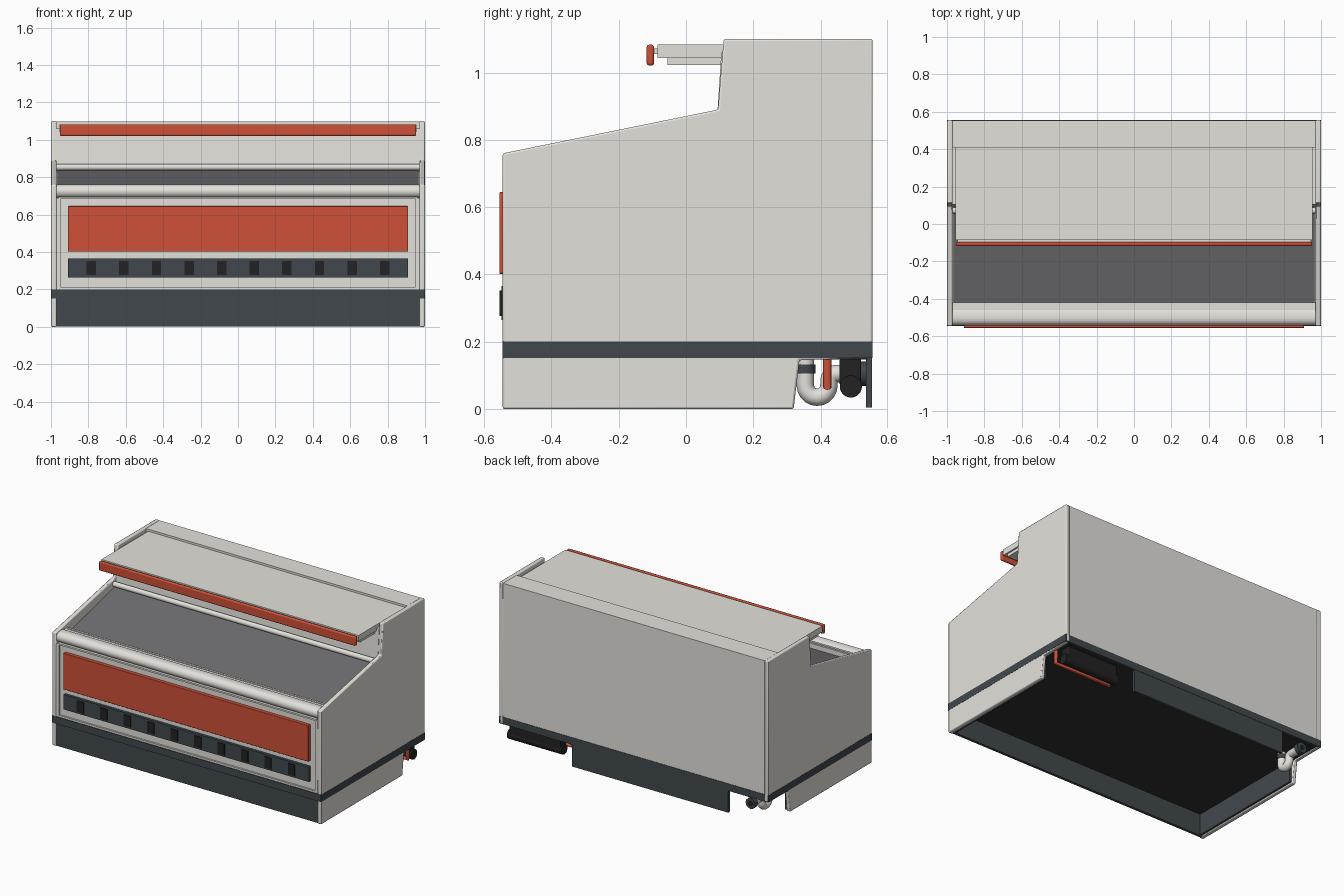
import bpy, bmesh, math

cube = bpy.data.objects.get("Cube")
if cube:
    bpy.data.objects.remove(cube, do_unlink=True)


def material(name, rgb):
    m = bpy.data.materials.new(name)
    m.use_nodes = True
    m.diffuse_color = (*rgb, 1)
    m.node_tree.nodes["Principled BSDF"].inputs["Base Color"].default_value = (*rgb, 1)
    return m


CREAM = material("cream", (0.77, 0.755, 0.71))
RED = material("brick red", (0.62, 0.08, 0.04))
DECK = material("deck grey", (0.155, 0.155, 0.165))
SLATE = material("dark slate", (0.052, 0.064, 0.074))
CHARCOAL = material("charcoal", (0.03, 0.031, 0.033))
BLACK = material("black", (0.016, 0.016, 0.017))


def finish(ob, mat, bevel=0, smooth=False):
    ob.data.materials.append(mat)
    if bevel:
        mod = ob.modifiers.new("rounding", "BEVEL")
        mod.width, mod.segments = bevel, 2
        mod.limit_method = "ANGLE"
    if bevel or smooth:
        bpy.ops.object.select_all(action="DESELECT")
        bpy.context.view_layer.objects.active = ob
        ob.select_set(True)
        bpy.ops.object.shade_smooth_by_angle(angle=math.radians(35))
    return ob


def extrude(name, profile, x0, x1, mat, bevel=0, smooth=False):
    """Extrude a (y, z) profile along x."""
    bm = bmesh.new()
    face = bm.faces.new([bm.verts.new((x0, y, z)) for y, z in profile])
    new = bmesh.ops.extrude_face_region(bm, geom=[face])["geom"]
    verts = [v for v in new if isinstance(v, bmesh.types.BMVert)]
    bmesh.ops.translate(bm, verts=verts, vec=(x1 - x0, 0, 0))
    bmesh.ops.recalc_face_normals(bm, faces=bm.faces)
    me = bpy.data.meshes.new(name)
    bm.to_mesh(me)
    bm.free()
    ob = bpy.data.objects.new(name, me)
    bpy.context.collection.objects.link(ob)
    return finish(ob, mat, bevel, smooth)


def box(name, x, y, z, mat, bevel=0):
    return extrude(name, [(y[0], z[0]), (y[1], z[0]), (y[1], z[1]), (y[0], z[1])],
                   x[0], x[1], mat, bevel)


def circle(y, z, r, n=24):
    return [(y + r * math.cos(2 * math.pi * i / n), z + r * math.sin(2 * math.pi * i / n))
            for i in range(n)]


def tube(name, points, radius, mat):
    cu = bpy.data.curves.new(name, "CURVE")
    cu.dimensions = "3D"
    cu.bevel_depth, cu.bevel_resolution, cu.use_fill_caps = radius, 4, True
    sp = cu.splines.new("POLY")
    sp.points.add(len(points) - 1)
    for p, co in zip(sp.points, points):
        p.co = (*co, 1)
    ob = bpy.data.objects.new(name, cu)
    bpy.context.collection.objects.link(ob)
    bpy.ops.object.select_all(action="DESELECT")
    bpy.context.view_layer.objects.active = ob
    ob.select_set(True)
    bpy.ops.object.convert(target="MESH")
    ob = bpy.context.object
    ob.data.materials.clear()
    return finish(ob, mat, smooth=True)


# Cabinet body and side panels
extrude("cabinet_body", [(-.53, .2), (.553, .2), (.553, 1.097), (.41, 1.097), (.41, 1.06),
                         (.105, 1.06), (.09, .83), (-.44, .70), (-.53, .69)],
        -.975, .975, CREAM)
side = [(-.545, 0), (.32, 0), (.337, .145), (.555, .152), (.555, 1.1), (.112, 1.1),
        (.095, .89), (-.545, .76)]
for label, s in (("left", 1), ("right", -1)):
    extrude(label + "_side_panel", side, s * .97, s * .999, CREAM, .006)
    box(label + "_plinth_lining", (s * .955, s * .969), (-.52, .315), (.006, .15), SLATE)
    box(label + "_front_frame_post", (s * .95, s * .972), (-.542, -.525), (.2, .69), CREAM)

# Base band, underside and plinth boards
box("base_band", (-1, 1), (-.546, .555), (.152, .2), SLATE)
box("underside", (-.965, .965), (-.53, .54), (.147, .153), CHARCOAL)
box("front_kick_plate", (-.97, .97), (-.538, -.52), (.001, .153), SLATE)
box("rear_kick_plate", (-.70, .46), (.535, .553), (.004, .153), SLATE)

# Front frame, red panel and control strip
box("front_frame_bottom", (-.96, .96), (-.542, -.525), (.2, .212), CREAM)
box("front_frame_top", (-.96, .96), (-.542, -.525), (.684, .695), CREAM)
box("front_red_panel", (-.91, .91), (-.555, -.528), (.402, .645), RED, .003)
box("control_strip", (-.91, .91), (-.549, -.528), (.265, .365), SLATE)
for i in range(10):
    x = (i - 4.5) * .1743
    box("control_tag", (x - .025, x + .025), (-.555, -.54), (.277, .352), BLACK)

# Rounded front bumper and ledge behind it
bumper = [(-.505 + .037 * math.cos(t), .725 + .035 * math.sin(t))
          for t in [math.pi * (.5 + i / 12) for i in range(13)]]
extrude("front_bumper", bumper + [(-.46, .69), (-.46, .752), (-.475, .76)],
        -.97, .97, CREAM, smooth=True)
box("front_ledge", (-.97, .97), (-.47, -.42), (.69, .752), CREAM)
box("ledge_lip", (-.955, .955), (-.445, -.43), (.74, .757), CREAM)

# Sloping deck and its rear rail
extrude("sloping_deck", [(-.425, .70), (.09, .82), (.09, .842), (-.425, .718)],
        -.965, .965, DECK)
extrude("deck_rear_rail", circle(.072, .854, .017), -.97, .97, CREAM, smooth=True)

# Canopy with red front strip
box("canopy_top", (-.955, .955), (-.085, .412), (1.043, 1.083), CREAM)
box("canopy_lower", (-.945, .945), (-.055, .12), (1.022, 1.044), CREAM)
box("canopy_strip_mount", (-.945, .945), (-.1, -.08), (1.055, 1.072), CREAM)
box("canopy_front_strip", (-.953, .953), (-.117, -.095), (1.021, 1.083), RED, .007)

# Evaporator unit and supply pipe under the rear left corner
box("unit_housing", (.57, .95), (.457, .52), (.07, .15), BLACK, .004)
extrude("unit_drum", circle(.49, .067, .033), .56, .965, BLACK, smooth=True)
tube("supply_pipe", [(.55, .42, .152), (.55, .42, .066), (.965, .42, .066),
                     (.965, .42, .152)], .013, RED)

# Drain trap under the rear right corner
X = -.86
path = [(X, .355, .15), (X, .355, .08)]
path += [(X, .39 - .035 * math.cos(t), .07 - .035 * math.sin(t))
         for t in [math.pi * i / 10 for i in range(11)]]
path += [(X, .445 - .02 * math.cos(t), .085 + .02 * math.sin(t))
         for t in [math.pi * i / 8 for i in range(5)]]
path.append((X, .54, .105))
tube("drain_trap", path, .026, CREAM)
tube("drain_inlet_collar", [(X, .355, .105), (X, .355, .132)], .03, SLATE)
tube("drain_outlet_collar", [(X, .515, .105), (X, .545, .105)], .036, SLATE)
tube("drain_outlet_bore", [(X, .53, .105), (X, .547, .105)], .018, BLACK)
